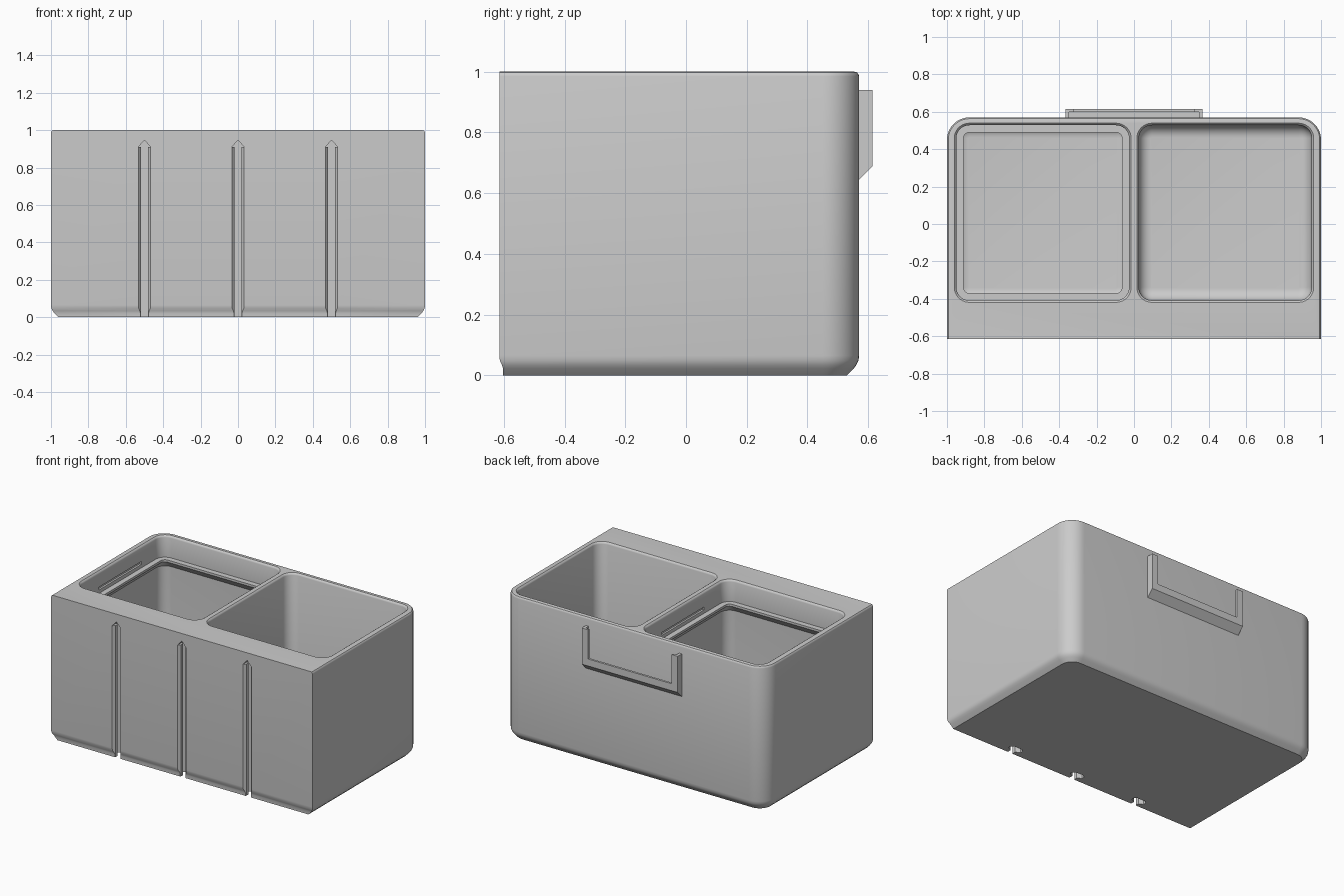
import bpy, bmesh, math

if "Cube" in bpy.data.objects:
    bpy.data.objects.remove(bpy.data.objects["Cube"])

grey = bpy.data.materials.new("light grey plastic")
grey.diffuse_color = (0.6, 0.6, 0.6, 1)
grey.use_nodes = True
grey.node_tree.nodes["Principled BSDF"].inputs["Base Color"].default_value = grey.diffuse_color


def make(name, bm):
    bmesh.ops.recalc_face_normals(bm, faces=bm.faces)
    me = bpy.data.meshes.new(name)
    bm.to_mesh(me)
    bm.free()
    me.materials.append(grey)
    ob = bpy.data.objects.new(name, me)
    bpy.context.collection.objects.link(ob)
    return ob


def outline(x0, x1, y0, y1, rf, rb, n=10):
    """Rounded rectangle with front radius rf and back radius rb."""
    pts = []
    for cx, cy, r, a in ((x0, y0, rf, 180), (x1, y0, rf, 270),
                         (x1, y1, rb, 0), (x0, y1, rb, 90)):
        sx, sy = (1 if cx == x0 else -1), (1 if cy == y0 else -1)
        for i in range(n + 1 if r else 1):
            t = math.radians(a + 90 * i / n)
            pts.append((cx + sx * r + r * math.cos(t), cy + sy * r + r * math.sin(t)))
    return pts


def loft(name, levels):
    """Skin a list of (z, outline) levels into a closed solid."""
    bm = bmesh.new()
    rings = [[bm.verts.new((x, y, z)) for x, y in pts] for z, pts in levels]
    for a, b in zip(rings, rings[1:]):
        for i in range(len(a)):
            j = (i + 1) % len(a)
            bm.faces.new((a[i], a[j], b[j], b[i]))
    bm.faces.new(rings[0][::-1])
    bm.faces.new(rings[-1])
    return make(name, bm)


def prism(name, pts, axis, a, b):
    """Extrude a 2D profile along an axis: x takes (y, z), y takes (x, z), z takes (x, y)."""
    bm = bmesh.new()
    put = {"x": lambda p, t: (t, p[0], p[1]), "y": lambda p, t: (p[0], t, p[1]),
           "z": lambda p, t: (p[0], p[1], t)}[axis]
    r0 = [bm.verts.new(put(p, a)) for p in pts]
    r1 = [bm.verts.new(put(p, b)) for p in pts]
    for i in range(len(pts)):
        j = (i + 1) % len(pts)
        bm.faces.new((r0[i], r0[j], r1[j], r1[i]))
    bm.faces.new(r0[::-1])
    bm.faces.new(r1)
    return make(name, bm)


def boolean(target, tool, op="DIFFERENCE"):
    mod = target.modifiers.new("bool", "BOOLEAN")
    mod.operation, mod.solver, mod.object = op, "EXACT", tool
    bpy.context.view_layer.objects.active = target
    bpy.ops.object.modifier_apply(modifier=mod.name)
    bpy.data.objects.remove(tool)


# bin body: sharp front, rounded back corners, softened base and rim
def body_ring(z, d):
    front = min(d, 0.013) if z < 0.5 else 0
    return z, outline(-1 + d, 1 - d, -0.615 + front, 0.57 - d, 0, 0.12 - d)


body = loft("bin_body", [body_ring(z, d) for z, d in (
    (0, 0.04), (0.022, 0.018), (0.034, 0.009), (0.048, 0.002), (0.065, 0),
    (0.985, 0), (0.992, 0.002), (0.998, 0.007), (1, 0.015))])

# storage compartments with filleted floors; the left one has a lid ledge
fillet = [(0.05 + 0.065 * (1 - math.cos(t)), 0.065 * (1 - math.sin(t)))
          for t in (math.pi / 2 * i / 8 for i in range(9))]
ledge = [(0.79, 0), (0.835, 0.038), (0.85, 0.038), (0.85, 0)]
rim = [(0.986, 0), (0.994, -0.003), (1, -0.011), (1.02, -0.011)]
for side in (-1, 1):
    x0, x1 = sorted((side * 0.026, side * 0.95))
    steps = fillet + (ledge if side < 0 else []) + rim
    boolean(body, loft("compartment_cut", [
        (z, outline(x0 + d, x1 - d, -0.408 + d, 0.528 - d, 0.07 - d, 0.07 - d))
        for z, d in steps]))

# catch slots in both side walls of the left compartment
for x in (-0.95, -0.026):
    slot = [(-0.16, 0.874), (0.3, 0.874), (0.3, 0.894), (-0.16, 0.894)]
    boolean(body, prism("catch_slot_cut", slot, "x", x - 0.013, x + 0.013))

# mounting grooves in the front: flared mouth, narrow neck, wide cavity, pointed top
half = [(0.033, -0.615), (0.018, -0.598), (0.018, -0.575),
        (0.048, -0.56), (0.048, -0.54), (0.03, -0.525)]
for x in (-0.5, 0, 0.5):
    right = [(0.033, -0.65)] + half
    pts = [(x + a, b) for a, b in right] + [(x - a, b) for a, b in reversed(right)]
    groove = prism("groove_cut", pts, "z", -0.05, 0.91)
    roof = [(x - 0.033, 0.91), (x + 0.033, 0.91), (x, 0.947)]
    boolean(body, groove)
    boolean(body, prism("groove_roof_cut", roof, "y", -0.65, -0.525))

# label holder on the back: U frame with an inner channel and sloped underside
holder = prism("label_holder", [(0.565, 0.64), (0.615, 0.69), (0.615, 0.94), (0.565, 0.94)],
               "x", -0.367, 0.367)
for name, w, z, y0, y1 in (("channel_cut", 0.347, 0.71, 0.55, 0.6),
                           ("window_cut", 0.32, 0.738, 0.59, 0.65)):
    boolean(holder, prism(name, [(-w, z), (w, z), (w, 1), (-w, 1)], "y", y0, y1))

for ob in (body, holder):
    bpy.ops.object.select_all(action="DESELECT")
    ob.select_set(True)
    bpy.context.view_layer.objects.active = ob
    bpy.ops.object.shade_smooth_by_angle(angle=math.radians(35))
